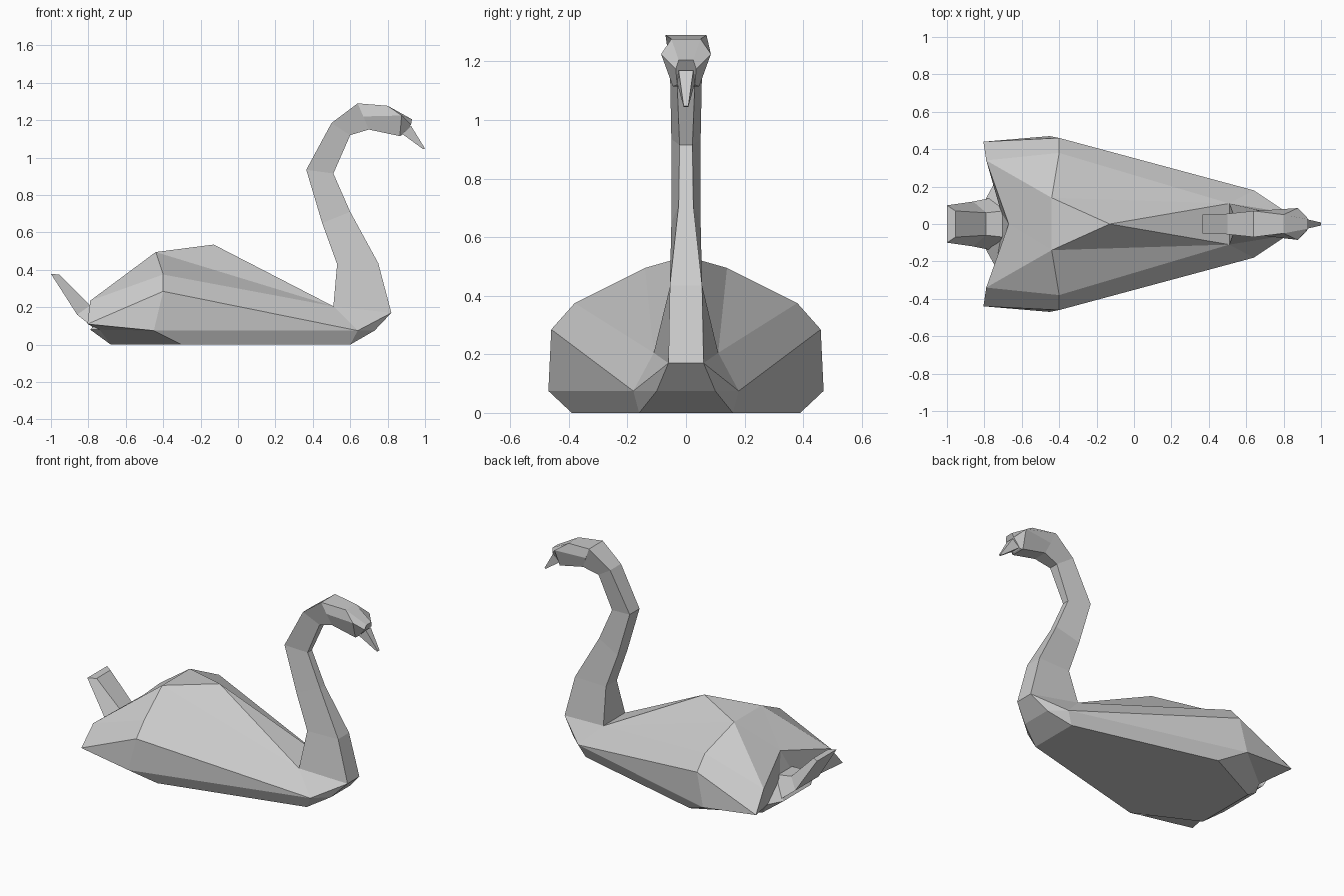
import bpy, bmesh

if "Cube" in bpy.data.objects:
    bpy.data.objects.remove(bpy.data.objects["Cube"])


def finish(name, bm):
    bmesh.ops.remove_doubles(bm, verts=bm.verts, dist=0.0005)
    bmesh.ops.recalc_face_normals(bm, faces=bm.faces)
    mesh = bpy.data.meshes.new(name)
    bm.to_mesh(mesh)
    bm.free()
    obj = bpy.data.objects.new(name, mesh)
    bpy.context.collection.objects.link(obj)
    return obj


def loft(name, sections):
    """Skin a row of sections; each lists its half points top to bottom."""
    bm = bmesh.new()
    rings = []
    for half in sections:
        pts = half + [(x, -y, z) for x, y, z in reversed(half)]
        rings.append([bm.verts.new(p) for p in pts])
    n = len(rings[0])
    for a, b in zip(rings, rings[1:]):
        for i in range(n):
            j = (i + 1) % n
            bm.faces.new((a[i], a[j], b[j], b[i]))
    bm.faces.new(rings[0])
    bm.faces.new(rings[-1])
    return finish(name, bm)


# Body with folded wings: corner points of one half
P = {
    "A": (-.13, 0, .535), "B": (-.44, .14, .495), "C": (-.40, .38, .375),
    "D": (-.40, .46, .285), "E": (-.45, .47, .075), "F": (-.67, 0, .32),
    "G": (-.79, .34, .235), "H": (-.805, .44, .11), "I": (.51, .11, .205),
    "J": (.64, .18, .075), "K": (.82, .06, .17), "L": (.73, .10, .075),
    "M": (.60, .16, 0), "N": (-.30, .39, 0), "O": (-.68, .20, 0),
    "R": (-.79, .14, .08), "S": (-.74, .23, .08), "T": (-.71, .06, .18),
}
# Faces on one half, then faces crossing the middle (lower case = mirrored)
side = "ABI BCI CDJI DEJ IJK JLK JENM JML BCG BGF CDHG DEH EHS ESON HGS GFTS OSR RST"
middle = "AIi ABb BFb IKki KLlk LMml MNOonm ORro RTtr FTt"
bm = bmesh.new()
V = {}
for k, (x, y, z) in P.items():
    V[k] = bm.verts.new((x, y, z))
    V[k.lower()] = V[k] if y == 0 else bm.verts.new((x, -y, z))
for f in side.split():
    bm.faces.new([V[c] for c in f])
    bm.faces.new([V[c.lower()] for c in reversed(f)])
for f in middle.split():
    bm.faces.new([V[c] for c in f])
finish("body_with_wings", bm)

# Upturned tail
loft("tail", [
    [(-.70, .07, .20), (-.76, .14, .08)],
    [(-.79, .06, .21), (-.86, .12, .16)],
    [(-.955, .07, .375), (-1.0, .10, .378)],
])

# S-shaped neck: back edge and front edge of each section
loft("neck", [
    [(.51, .11, .205), (.82, .06, .17)],
    [(.53, .055, .43), (.75, .055, .435)],
    [(.45, .05, .65), (.60, .025, .71)],
    [(.365, .05, .935), (.51, .022, .915)],
    [(.50, .055, 1.185), (.60, .03, 1.12)],
    [(.64, .07, 1.29), (.70, .045, 1.15)],
])

# Head
loft("head", [
    [(.64, .07, 1.29), (.67, .06, 1.22), (.70, .045, 1.15)],
    [(.80, .05, 1.277), (.875, .085, 1.225), (.865, .045, 1.115)],
    [(.93, .025, 1.205), (.925, .035, 1.175), (.875, .03, 1.12)],
])

# Beak
loft("beak", [
    [(.925, .025, 1.17), (.88, .03, 1.125)],
    [(1.0, .008, 1.048), (.99, .008, 1.045)],
])
